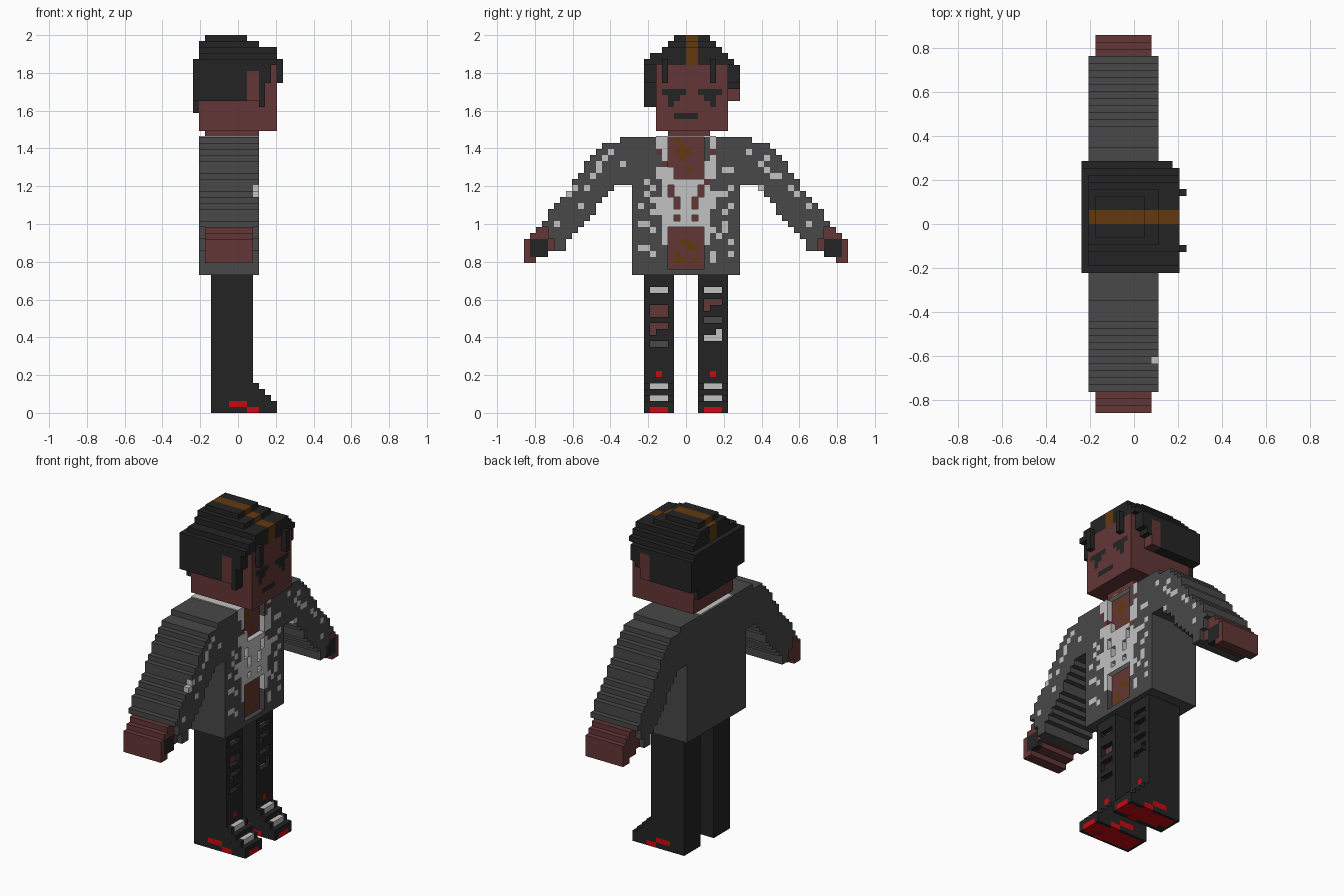
import bpy
import bmesh
from mathutils import Vector

cube = bpy.data.objects.get("Cube")
if cube:
    bpy.data.objects.remove(cube)

U = 2 / 63          # size of one block
X0 = 7.5            # block column that sits on x = 0

# Flat colours, given as sRGB hex
COLOURS = {"black": "242424", "grey": "484848", "skin": "643636",
           "brown": "643a10", "white": "c2c2c2", "red": "c80a10"}
NAMES = list(COLOURS)


def linear(h):
    c = [int(h[i:i + 2], 16) / 255 for i in (0, 2, 4)]
    return [v / 12.92 if v <= 0.04045 else ((v + 0.055) / 1.055) ** 2.4 for v in c] + [1]


MATS = []
for name, h in COLOURS.items():
    m = bpy.data.materials.new(name)
    m.use_nodes = True
    m.diffuse_color = linear(h)
    bsdf = next(n for n in m.node_tree.nodes if n.type == "BSDF_PRINCIPLED")
    bsdf.inputs["Base Color"].default_value = linear(h)
    MATS.append(m)

# Outward direction and corner order of each block side
SIDES = [((1, 0, 0), ((1, 0, 0), (1, 1, 0), (1, 1, 1), (1, 0, 1))),
         ((-1, 0, 0), ((0, 0, 0), (0, 0, 1), (0, 1, 1), (0, 1, 0))),
         ((0, 1, 0), ((0, 1, 0), (0, 1, 1), (1, 1, 1), (1, 1, 0))),
         ((0, -1, 0), ((0, 0, 0), (1, 0, 0), (1, 0, 1), (0, 0, 1))),
         ((0, 0, 1), ((0, 0, 1), (1, 0, 1), (1, 1, 1), (0, 1, 1))),
         ((0, 0, -1), ((0, 0, 0), (0, 1, 0), (1, 1, 0), (1, 0, 0)))]


class Part:
    """A set of coloured blocks that becomes one mesh of its outer skin."""

    def __init__(self, name):
        self.name, self.cells = name, {}

    def region(self, x, y, z):
        return [(i, j, k) for i in range(*x) for j in range(*y) for k in range(*z)]

    def fill(self, x, y, z, colour):
        for c in self.region(x, y, z):
            self.cells[c] = colour

    def paint(self, x, y, z, colour):
        for c in self.region(x, y, z):
            if c in self.cells:
                self.cells[c] = colour

    def cut(self, x, y, z):
        for c in self.region(x, y, z):
            self.cells.pop(c, None)

    def build(self):
        bm, verts = bmesh.new(), {}
        for c, colour in self.cells.items():
            for d, corners in SIDES:
                if tuple(a + b for a, b in zip(c, d)) in self.cells:
                    continue
                ring = []
                for o in corners:
                    p = tuple(a + b for a, b in zip(c, o))
                    if p not in verts:
                        verts[p] = bm.verts.new(Vector((p[0] - X0, p[1], p[2])) * U)
                    ring.append(verts[p])
                bm.faces.new(ring).material_index = NAMES.index(colour)
        finish(bm, self.name)


def finish(bm, name):
    me = bpy.data.meshes.new(name)
    bm.to_mesh(me)
    bm.free()
    for m in MATS:
        me.materials.append(m)
    bpy.context.collection.objects.link(bpy.data.objects.new(name, me))


def plate(name, x, y, z, colour):
    """A thin box in block units."""
    bm = bmesh.new()
    bmesh.ops.create_cube(bm, size=1)
    for v in bm.verts:
        v.co = Vector([(r[0] + r[1]) / 2 + t * (r[1] - r[0]) - o
                       for r, t, o in zip((x, y, z), v.co, (X0, 0, 0))]) * U
    for f in bm.faces:
        f.material_index = NAMES.index(colour)
    finish(bm, name)


# Legs with stepped boots, recessed rips in the trousers and red soles
RIPS = {"left": [(3, 6, 20, "white"), (3, 6, 18, "skin"), (3, 4, 17, "skin"), (3, 6, 15, "grey"),
                 (5, 6, 13, "white"), (3, 6, 12, "white")],
        "right": [(-6, -3, 20, "white"), (-6, -3, 17, "skin"), (-6, -3, 16, "skin"),
                  (-6, -3, 14, "skin"), (-6, -5, 13, "skin"), (-6, -3, 11, "grey")]}
for side, y0 in (("left", 2), ("right", -7)):
    leg = Part(side + "_leg")
    leg.fill((3, 10), (y0, y0 + 5), (0, 23), "black")
    for n, top in enumerate((5, 4, 3, 2)):
        leg.fill((10 + n, 11 + n), (y0, y0 + 5), (0, top), "black")
    mid = (y0 + 1, y0 + 4)
    for a, b, k, colour in RIPS[side]:
        leg.cut((9, 10), (a, b), (k, k + 1))
        leg.paint((8, 9), (a, b), (k, k + 1), colour)
    leg.paint((10, 11), mid, (4, 5), "white")
    leg.paint((12, 13), mid, (2, 3), "white")
    leg.paint((13, 14), mid, (0, 1), "red")
    leg.paint((9, 10), (y0 + 2, y0 + 3), (6, 7), "red")
    for j in (y0, y0 + 4):
        leg.paint((6, 9), (j, j + 1), (1, 2), "red")
        leg.paint((9, 11), (j, j + 1), (0, 1), "red")
    leg.build()
    plate(side + "_sole", (3.6, 13.6), (y0 + 0.6, y0 + 4.4), (0, 0.06), "red")

# Jacket with an open front
jacket = Part("jacket")
jacket.fill((1, 11), (-9, 9), (23, 46), "grey")
jacket.cut((9, 11), (-3, 3), (24, 46))
F = (10, 11)
for y, z in (((-4, -3), (28, 46)), ((-5, -4), (43, 46)), ((-5, -4), (33, 36)), ((-5, -4), (39, 41)),
             ((3, 4), (28, 42)), ((4, 5), (39, 46)), ((4, 5), (34, 37)), ((4, 5), (30, 31))):
    jacket.paint(F, y, z, "white")
for j, k in ((-5, 43), (-4, 41), (4, 43), (3, 38)):
    jacket.paint(F, (j, j + 1), (k, k + 1), "skin")
# Scattered light flecks on the body
for j, k in ((-7, 38), (-6, 37), (-7, 36), (-6, 35), (-8, 34), (-6, 33), (-7, 31), (-8, 31), (-6, 30),
             (-7, 27), (-8, 27), (-6, 26), (6, 40), (7, 40), (7, 37), (6, 36), (5, 36), (7, 34),
             (6, 33), (6, 31), (6, 30), (5, 29), (7, 28), (7, 26), (4, 26), (4, 25)):
    jacket.paint(F, (j, j + 1), (k, k + 1), "white")
jacket.build()
plate("collar", (1, 11), (-5, 5), (46, 46.2), "white")

# Bare chest with painted marks and a pale pendant
chest = Part("chest")
chest.fill((9, 10), (-3, 3), (24, 46), "skin")
for a, b, k in ((-2, 1, 43), (-1, 0, 44), (-1, 0, 42), (-2, -1, 45), (0, 1, 40), (-1, 1, 28),
                (0, 2, 27), (-2, -1, 26), (-2, 0, 25), (1, 2, 25)):
    chest.paint((9, 10), (a, b), (k, k + 1), "brown")
chest.build()
pendant = Part("pendant")
pendant.fill(F, (-3, 3), (31, 39), "white")
for s in (-2, 1):
    pendant.cut(F, (s, s + 1), (34, 36))
    pendant.cut(F, (s, s + 1), (32, 33))
for s in (-3, 2):
    pendant.cut(F, (s, s + 1), (36, 38))
pendant.fill(F, (-3, -2), (39, 41), "white")
pendant.build()

# Sleeves as stepped slanting rows, with hands below
FLECKS = {1: ((10, 43), (12, 41), (13, 40), (14, 39), (15, 39), (13, 42), (17, 37), (18, 36),
              (12, 37), (13, 35), (20, 34), (20, 31)),
          -1: ((-13, 43), (-14, 42), (-15, 41), (-15, 40), (-16, 39), (-17, 37), (-20, 36),
               (-19, 37), (-18, 34), (-22, 31), (-11, 41))}
HAND = {25: (25, 27), 26: (23, 27), 27: (22, 27), 28: (22, 27), 29: (23, 26), 30: (23, 25)}
for side, s in (("left", 1), ("right", -1)):
    def span(a, b):
        return (a, b) if s > 0 else (-b, -a)
    sleeve = Part(side + "_sleeve")
    for k in range(27, 46):
        inner = 9 if k >= 38 else 12 + round((37 - k) * 0.85)
        outer = {45: 11, 44: 14}.get(k, 15 + round((43 - k) * 0.75))
        if k < 31:
            outer = {30: 23, 29: 23, 28: 22, 27: 22}[k]
        sleeve.fill((1, 11), span(inner, outer), (k, k + 1), "grey")
    for j, k in FLECKS[s]:
        sleeve.paint(F, (j, j + 1), (k, k + 1), "white")
    sleeve.build()
    hand = Part(side + "_hand")
    for k, (a, b) in HAND.items():
        hand.fill((2, 10), span(a, b), (k, k + 1), "skin")
    hand.paint((9, 10), span(23, 26), (26, 29), "black")
    hand.build()

# Head, neck and face
neck = Part("neck")
neck.fill((2, 11), (-3, 4), (46, 47), "skin")
neck.build()
head = Part("head")
head.fill((1, 14), (-5, 7), (47, 58), "skin")
for a, b, k in ((-4, 0, 53), (-3, -1, 52), (-3, -2, 51), (2, 6, 53), (3, 5, 52), (4, 5, 51), (-2, 2, 49)):
    head.paint((13, 14), (a, b), (k, k + 1), "black")
head.build()

# Hair: stepped cap, back, sides, front locks and a brown centre strip
hair = Part("hair")
for k, x, y in ((58, (0, 14), (-7, 8)), (59, (1, 14), (-6, 7)), (60, (1, 14), (-4, 6)),
                (61, (1, 11), (-3, 5)), (62, (2, 9), (-2, 4))):
    hair.fill(x, y, (k, k + 1), "black")
hair.fill((0, 1), (-5, 7), (50, 58), "black")
for name, y, low in (("right_ear", (-7, -5), 51), ("left_ear", (7, 9), 54)):
    hair.fill((0, 9), y, (52, 58), "black")
    hair.fill((9, 11), y, (57, 58), "black")
    hair.fill((11, 12), y, (low, 58), "black")
    hair.fill((12, 13), y, (55, 58), "black")
    ear = Part(name)
    ear.fill((9, 11), y, (52, 57), "skin")
    ear.build()
for j in (-4, 4):
    hair.fill((14, 15), (j, j + 1), (55, 59), "black")
hair.paint((1, 14), (0, 2), (58, 63), "brown")
hair.build()
